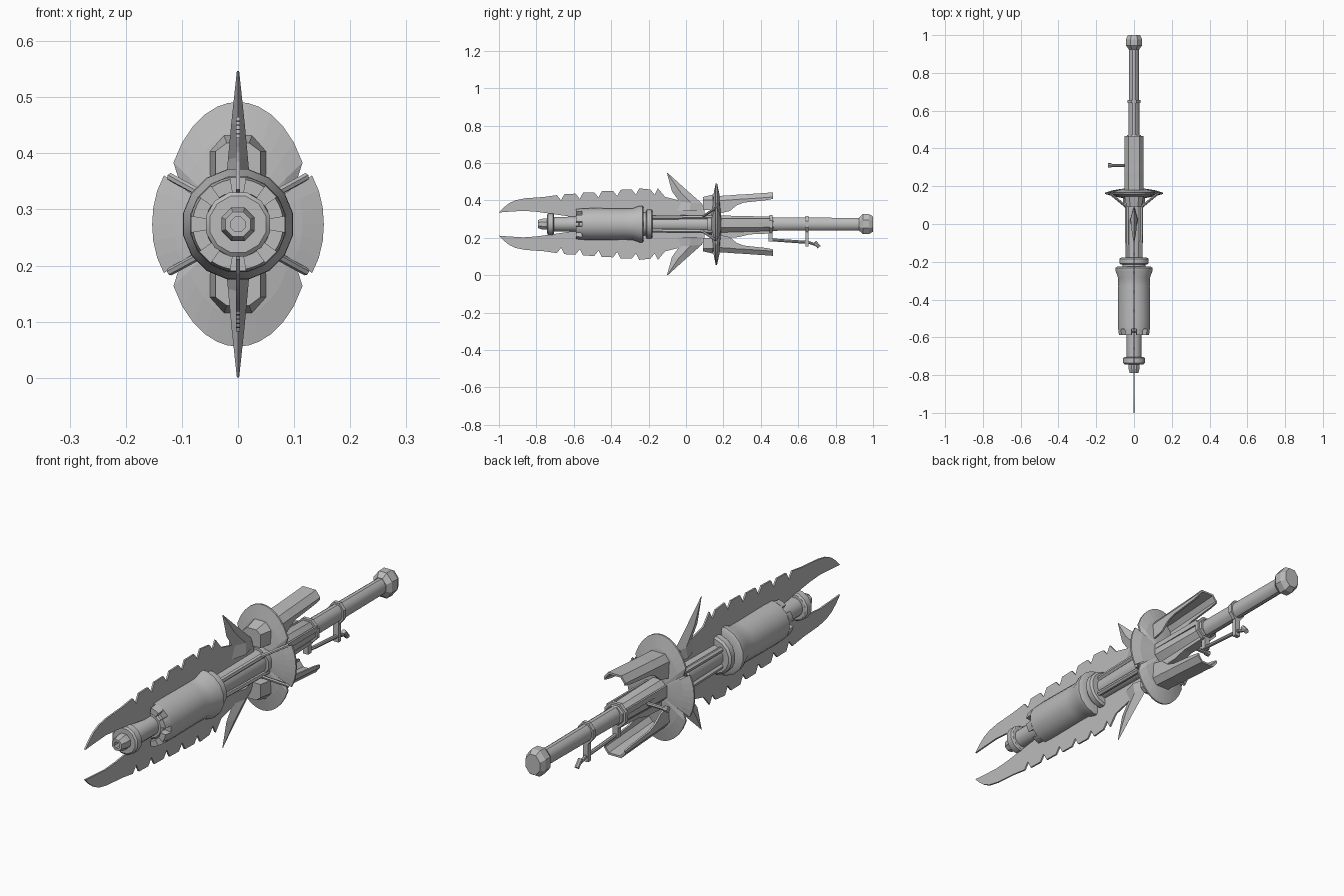
import bpy, bmesh, math
from mathutils import Vector

if "Cube" in bpy.data.objects:
    bpy.data.objects.remove(bpy.data.objects["Cube"])

ZC = 0.2735  # height of the long axis
grey = bpy.data.materials.new("steel_grey")
grey.diffuse_color = (0.5, 0.5, 0.5, 1)
grey.use_nodes = True
grey.node_tree.nodes["Principled BSDF"].inputs["Base Color"].default_value = grey.diffuse_color


def finish(name, bm, smooth=False):
    bmesh.ops.recalc_face_normals(bm, faces=bm.faces)
    me = bpy.data.meshes.new(name)
    bm.to_mesh(me)
    bm.free()
    me.materials.append(grey)
    ob = bpy.data.objects.new(name, me)
    bpy.context.collection.objects.link(ob)
    if smooth:
        bpy.ops.object.select_all(action='DESELECT')
        ob.select_set(True)
        bpy.context.view_layer.objects.active = ob
        bpy.ops.object.shade_smooth_by_angle(angle=math.radians(32))
    return ob


def loft(name, rings, smooth=False, closed=False):
    """Skin equal-length point rings, with end caps unless closed."""
    bm = bmesh.new()
    vs = [[bm.verts.new(p) for p in r] for r in rings]
    n = len(vs[0])
    pairs = list(zip(vs, vs[1:])) + ([(vs[-1], vs[0])] if closed else [])
    for a, b in pairs:
        for i in range(n):
            j = (i + 1) % n
            bm.faces.new((a[i], a[j], b[j], b[i]))
    if not closed:
        bm.faces.new(vs[0])
        bm.faces.new(vs[-1])
    return finish(name, bm, smooth)


def lathe(name, profile, sides=16, sx=1.0, smooth=True):
    """Turn (y, radius) pairs around the long axis."""
    rings = []
    for y, r in profile:
        angs = [2 * math.pi * (i + 0.5) / sides for i in range(sides)]
        rings.append([(sx * r * math.cos(a), y, ZC + r * math.sin(a)) for a in angs])
    return loft(name, rings, smooth)


def rod(name, p, q, r, sides=8, r2=None):
    p, q = Vector(p), Vector(q)
    u = (q - p).orthogonal().normalized()
    v = (q - p).normalized().cross(u)
    angs = [2 * math.pi * i / sides for i in range(sides)]
    return loft(name, [[c + (u * math.cos(a) + v * math.sin(a)) * k for a in angs]
                       for c, k in ((p, r), (q, r if r2 is None else r2))], True)


def plate(name, pts, half):
    """Extrude a (y, height above axis) outline to both sides of x = 0."""
    return loft(name, [[(x, y, ZC + h) for y, h in pts] for x in (-half, half)])


def box(name, lo, hi):
    return loft(name, [[(lo[0], y, lo[2]), (hi[0], y, lo[2]), (hi[0], y, hi[2]), (lo[0], y, hi[2])]
                       for y in (lo[1], hi[1])])


# Nozzle with a bored mouth, collar and barrel
lathe("nozzle", [(-0.755, 0.014), (-0.79, 0.014), (-0.79, 0.024), (-0.765, 0.032), (-0.74, 0.032)], 8)
lathe("barrel_collar", [(-0.743, 0.052), (-0.737, 0.059), (-0.71, 0.059), (-0.705, 0.052)], 12)
lathe("barrel", [(-0.72, 0.039), (-0.55, 0.041)])

# Drum with a flared rear and a toothed front rim
lathe("drum", [(-0.556, 0.05), (-0.556, 0.085), (-0.50, 0.087), (-0.33, 0.085), (-0.285, 0.086),
               (-0.25, 0.099), (-0.232, 0.1), (-0.226, 0.09), (-0.226, 0.05)])
lathe("drum_core", [(-0.575, 0.05), (-0.57, 0.057), (-0.55, 0.057)])
for k in range(8):
    rings = []
    for t in (-13, -4, 4, 13):
        a = math.radians(22.5 + 45 * k + t)
        rings.append([(r * math.cos(a), y, ZC + r * math.sin(a))
                      for y, r in ((-0.587, 0.058), (-0.587, 0.081), (-0.555, 0.085), (-0.555, 0.055))])
    loft("drum_tooth", rings)
lathe("neck", [(-0.23, 0.062), (-0.205, 0.062)])
lathe("neck_ring", [(-0.214, 0.07), (-0.209, 0.079), (-0.185, 0.079), (-0.178, 0.07)])

# Fore shaft with lengthwise ribs
lathe("fore_shaft", [(-0.18, 0.046), (0.10, 0.05), (0.14, 0.05)], 12)
for k in range(4):
    a = math.radians(45 + 90 * k)
    c, s = math.cos(a), math.sin(a)
    rod("shaft_rib", (0.049 * c, -0.18, ZC + 0.049 * s), (0.055 * c, 0.14, ZC + 0.055 * s), 0.011, 6)
lathe("shaft_ring", [(0.115, 0.06), (0.14, 0.06)], 12)

# Blade pair with slanted saw notches, plus swept spikes
for s in (1, -1):
    edge = [(-1.0, 0.062), (-0.975, 0.088), (-0.945, 0.112), (-0.91, 0.128), (-0.86, 0.138), (-0.76, 0.145)]
    for k in range(6):
        y = -0.69 + 0.1 * k
        h = 0.155 + 0.03 * min(k, 4) / 4
        edge += [(y, h), (y + 0.022, h - 0.028), (y + 0.04, h + 0.006)]
    edge += [(-0.12, 0.155), (-0.11, 0.145), (-0.03, 0.125), (0.10, 0.09),
             (0.10, 0.03), (-0.55, 0.03), (-0.72, 0.055), (-0.80, 0.066), (-0.87, 0.071), (-0.95, 0.066)]
    plate("blade", [(y, s * h) for y, h in edge], 0.0035)
    rings = []
    for y0, y1, h0, h1, w in ((-0.06, 0.10, 0.07, 0.07, 0.022), (-0.035, 0.085, 0.12, 0.11, 0.018),
                              (-0.075, 0.0, 0.175, 0.185, 0.012), (-0.102, -0.098, 0.2735, 0.2735, 0.002)):
        ym, hm = (y0 + y1) / 2, (h0 + h1) / 2
        rings.append([(0, y0, ZC + s * h0), (w, ym, ZC + s * hm), (0, y1, ZC + s * h1), (-w, ym, ZC + s * hm)])
    loft("spike", rings)

# Oval guard: lens-shaped plate with a hooked notch on each diagonal
quarter = [(0.153, 0.0), (0.151, 0.03), (0.144, 0.06), (0.132, 0.087), (0.122, 0.07), (0.104, 0.075),
           (0.115, 0.11)]
quarter += [(0.134 * math.cos(math.radians(a)), 0.218 * math.sin(math.radians(a))) for a in (42, 53, 64, 74, 82)]
half = quarter + [(0, 0.218)] + [(-x, z) for x, z in reversed(quarter)]
outline = half + [(x, -z) for x, z in reversed(half[1:-1])]
loft("guard", [[(x * k, y, ZC + z * k) for x, z in outline]
               for y, k in ((0.136, 0.35), (0.148, 0.75), (0.159, 1), (0.166, 1), (0.178, 0.75), (0.188, 0.35))])
for sx in (1, -1):
    for sz in (1, -1):
        rod("guard_strut", (sx * 0.04, 0.09, ZC + sz * 0.04), (sx * 0.122, 0.158, ZC + sz * 0.085), 0.007, 6)

# Arched fins behind the guard and wedge blocks in front of it
arch = [(-0.05, -0.07), (-0.05, -0.025), (-0.03, 0), (0.03, 0), (0.05, -0.025), (0.05, -0.07)]
inner = [(0.042, -0.07), (0.042, -0.028), (0.026, -0.008), (-0.026, -0.008), (-0.042, -0.028), (-0.042, -0.07)]
for s in (1, -1):
    rings = []
    for y, top, low in ((0.17, 0.150, 0.055), (0.235, 0.154, 0.07), (0.27, 0.157, 0.10),
                        (0.31, 0.159, 0.115), (0.43, 0.167, 0.128), (0.465, 0.170, 0.135)):
        rings.append([(x, y, ZC + s * (low if h == -0.07 else max(top + h, low + 0.002)))
                      for x, h in arch + inner])
    loft("rear_fin", rings)
    loft("front_block", [[(x * k, y, ZC + s * z) for x, z in
                          ((-0.05, 0.075), (-0.05, 0.13), (-0.025, t), (0.025, t), (0.05, 0.13), (0.05, 0.075))]
                         for y, k, t in ((0.09, 0.8, 0.145), (0.145, 1.0, 0.158))])

# Rear housing, rail panels and peg
lathe("rear_housing", [(0.17, 0.05), (0.46, 0.043), (0.47, 0.039)], 8)
for sx in (1, -1):
    box("housing_rail", (sx * 0.043 - 0.004, 0.19, ZC + 0.008), (sx * 0.043 + 0.004, 0.45, ZC + 0.03))
plate("lower_keel", [(0.18, -0.03), (0.46, -0.03), (0.46, -0.05), (0.34, -0.055), (0.28, -0.07), (0.18, -0.075)], 0.02)
lathe("housing_ring", [(0.447, 0.052), (0.462, 0.052)], 8)
rod("peg", (-0.03, 0.31, ZC), (-0.125, 0.31, ZC), 0.008)
rod("peg_head", (-0.12, 0.31, ZC), (-0.137, 0.31, ZC), 0.012)

# Grip, bracket and hanging lever
lathe("grip", [(0.46, 0.037), (0.64, 0.036), (0.95, 0.034)], 12, 0.8)
lathe("grip_ring", [(0.640, 0.046), (0.656, 0.046)], 8, 0.8)
box("bracket", (-0.012, 0.638, 0.155), (0.012, 0.656, ZC - 0.03))
rod("lever_rod", (0, 0.45, 0.19), (0, 0.66, 0.175), 0.008)
rod("lever_arm", (0, 0.65, 0.178), (0, 0.70, 0.160), 0.007)
rod("lever_tip", (0, 0.688, 0.178), (0, 0.712, 0.150), 0.010)
box("lever_mount", (-0.012, 0.44, 0.18), (0.012, 0.462, ZC - 0.03))

# Faceted pommel
lathe("pommel", [(0.925, 0.038), (0.945, 0.057), (0.978, 0.058), (1.0, 0.044)], 8, 0.8, False)
